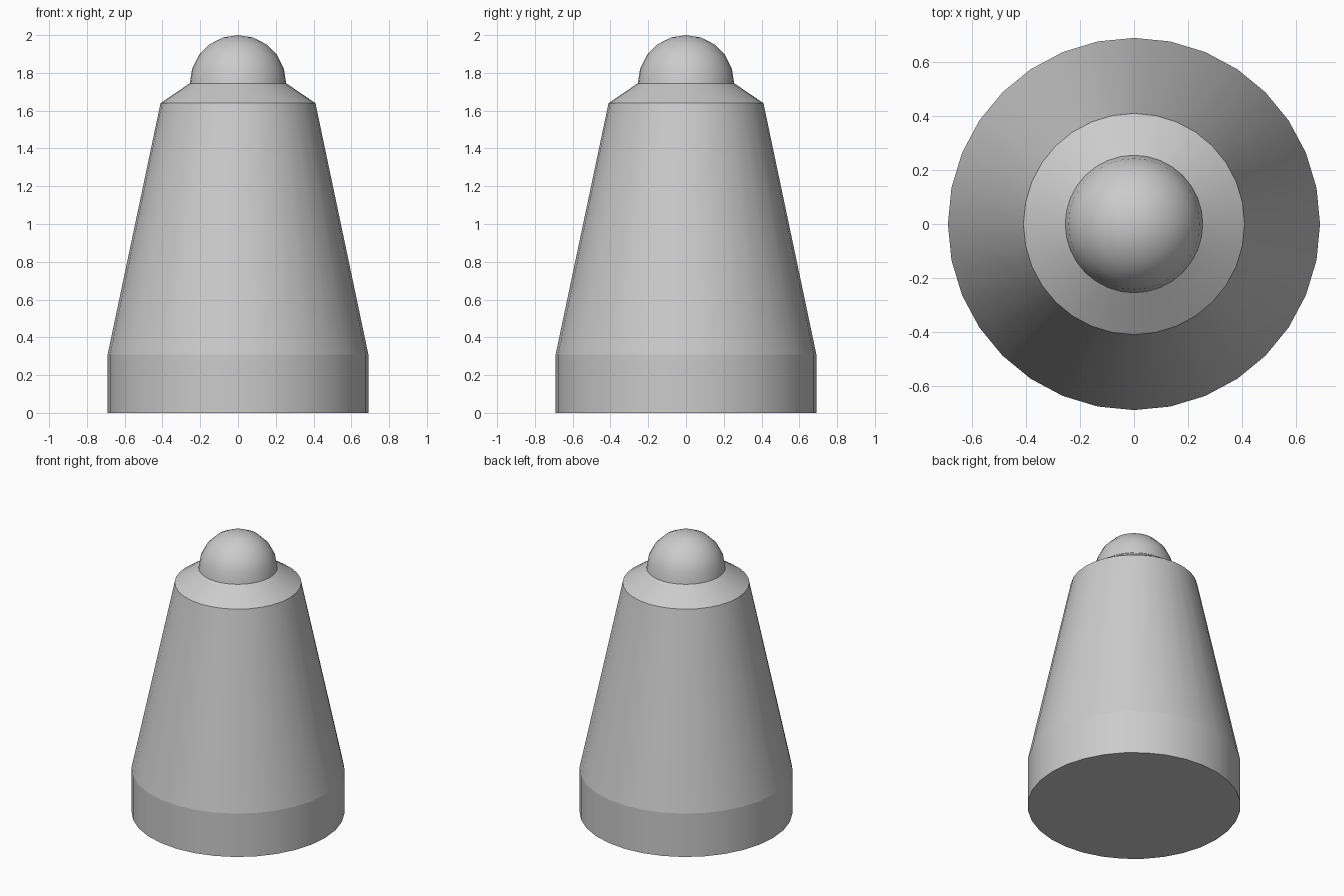
import bpy
import bmesh
from math import sin, cos, pi, radians

SIDES = 32

cube = bpy.data.objects.get("Cube")
if cube:
    bpy.data.objects.remove(cube, do_unlink=True)

# Single plain grey finish
grey = bpy.data.materials.new("light_grey")
grey.use_nodes = True
color = (0.6, 0.6, 0.6, 1)
grey.diffuse_color = color
grey.node_tree.nodes["Principled BSDF"].inputs["Base Color"].default_value = color


def lathe(name, profile, close_bottom=False):
    """Spin a bottom-to-top (radius, height) profile around the z axis."""
    bm = bmesh.new()
    rings = []
    for r, z in profile:
        if r < 0.001:
            rings.append([bm.verts.new((0, 0, z))] * SIDES)
        else:
            angles = [2 * pi * i / SIDES for i in range(SIDES)]
            rings.append([bm.verts.new((r * cos(a), r * sin(a), z)) for a in angles])
    for low, high in zip(rings, rings[1:]):
        for i in range(SIDES):
            j = (i + 1) % SIDES
            corners = [low[i], low[j], high[j], high[i]]
            bm.faces.new(list(dict.fromkeys(corners)))
    if close_bottom:
        bm.faces.new(list(reversed(rings[0])))
    mesh = bpy.data.meshes.new(name)
    bm.to_mesh(mesh)
    bm.free()
    mesh.materials.append(grey)
    obj = bpy.data.objects.new(name, mesh)
    bpy.context.collection.objects.link(obj)
    bpy.ops.object.select_all(action="DESELECT")
    obj.select_set(True)
    bpy.context.view_layer.objects.active = obj
    bpy.ops.object.shade_smooth_by_angle(angle=radians(30))
    return obj


# Straight base, tapering body and shallow shoulder
lathe("base_ring", [(0.69, 0), (0.69, 0.31)], close_bottom=True)
lathe("tapered_body", [(0.69, 0.31), (0.41, 1.64)])
lathe("shoulder", [(0.41, 1.64), (0.255, 1.745)])

# Rounded cap on top
radius, floor, steps = 0.255, 1.745, 5
arc = [pi / 2 * k / steps for k in range(steps + 1)]
lathe("top_dome", [(radius * cos(a), floor + radius * sin(a)) for a in arc])
